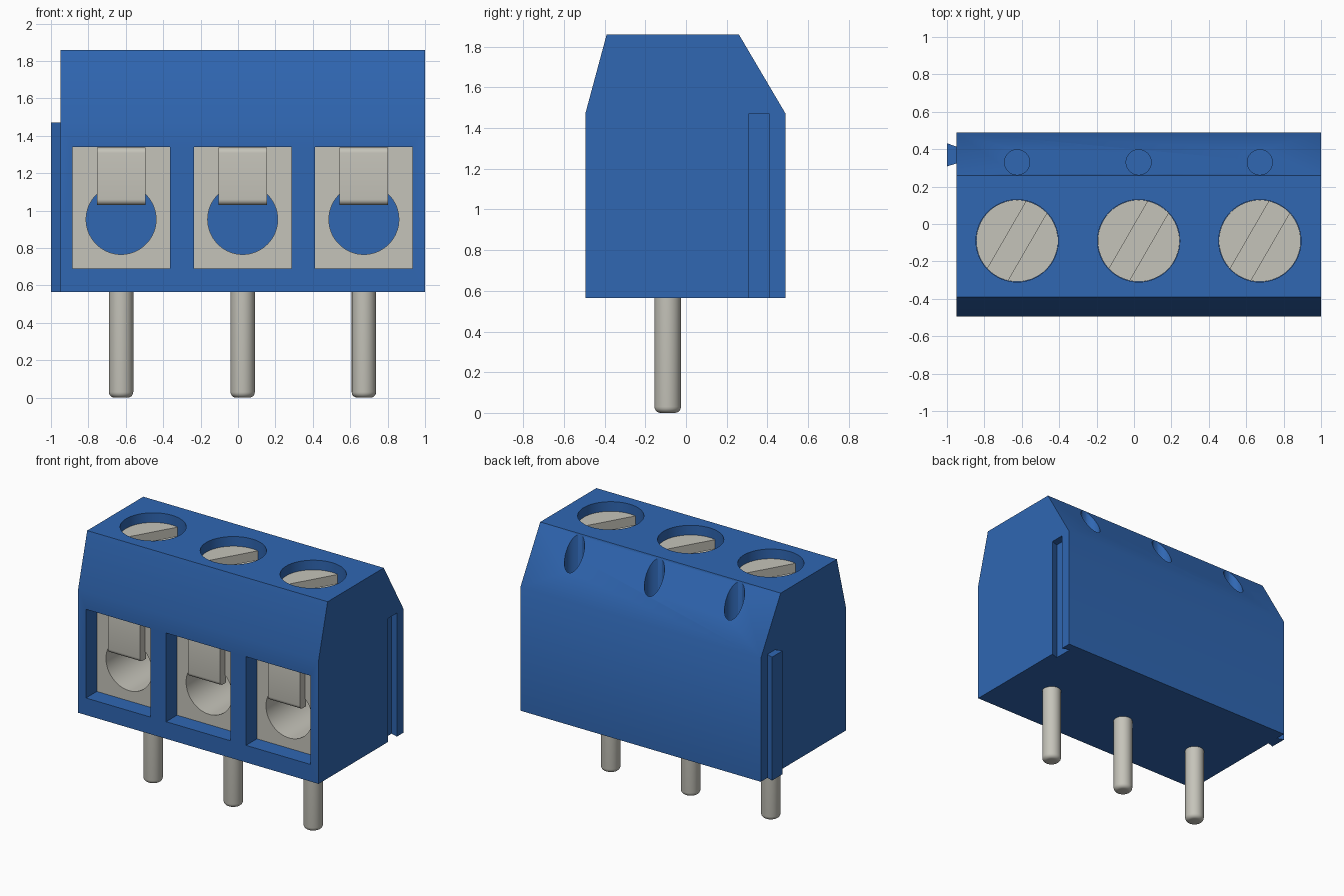
import bpy, bmesh, math
from mathutils import Matrix, Vector

if "Cube" in bpy.data.objects:
    bpy.data.objects.remove(bpy.data.objects["Cube"], do_unlink=True)


def material(name, rgb):
    m = bpy.data.materials.new(name)
    m.use_nodes = True
    m.diffuse_color = (*rgb, 1)
    bsdf = m.node_tree.nodes["Principled BSDF"]
    bsdf.inputs["Base Color"].default_value = (*rgb, 1)
    bsdf.inputs["Roughness"].default_value = 0.5
    return m


BLUE = material("blue plastic", (0.029, 0.135, 0.45))
METAL = material("grey metal", (0.56, 0.55, 0.49))


def make(name, bm, mat):
    bmesh.ops.recalc_face_normals(bm, faces=bm.faces[:])
    me = bpy.data.meshes.new(name)
    bm.to_mesh(me)
    bm.free()
    me.materials.append(mat)
    ob = bpy.data.objects.new(name, me)
    bpy.context.collection.objects.link(ob)
    return ob


def prism(name, points, step, mat):
    """Extrude a closed outline of 3D points along a vector."""
    bm = bmesh.new()
    face = bm.faces.new([bm.verts.new(p) for p in points])
    new = bmesh.ops.extrude_face_region(bm, geom=[face])["geom"]
    bmesh.ops.translate(bm, vec=Vector(step),
                        verts=[v for v in new if isinstance(v, bmesh.types.BMVert)])
    return make(name, bm, mat)


def box(name, x, y, z, mat):
    pts = [(x[0], y[0], z[0]), (x[1], y[0], z[0]), (x[1], y[1], z[0]), (x[0], y[1], z[0])]
    return prism(name, pts, (0, 0, z[1] - z[0]), mat)


def rod(name, centre, radius, length, mat, along_y=False, bevel=0.0):
    """Cylinder starting at centre, running up z or back along y."""
    bm = bmesh.new()
    bmesh.ops.create_cone(bm, cap_ends=True, segments=64, radius1=radius, radius2=radius,
                          depth=length, matrix=Matrix.Translation((0, 0, length / 2)))
    if bevel:
        rim = [e for e in bm.edges if all(v.co.z < 1e-5 for v in e.verts)]
        bmesh.ops.bevel(bm, geom=rim, offset=bevel, segments=5, profile=0.5, affect='EDGES')
    if along_y:
        bm.transform(Matrix.Rotation(-math.pi / 2, 4, 'X'))
    bm.transform(Matrix.Translation(centre))
    return make(name, bm, mat)


def cut(ob, cutters):
    for c in cutters:
        c.hide_render = True
        mod = ob.modifiers.new("cut", 'BOOLEAN')
        mod.operation = 'DIFFERENCE'
        mod.solver = 'EXACT'
        mod.object = c
        bpy.context.view_layer.objects.active = ob
        bpy.ops.object.modifier_apply(modifier=mod.name)
        bpy.data.objects.remove(c, do_unlink=True)


def smooth(ob):
    bpy.ops.object.select_all(action='DESELECT')
    ob.select_set(True)
    bpy.context.view_layer.objects.active = ob
    bpy.ops.object.shade_smooth_by_angle(angle=math.radians(32))


POLES = (-0.625, 0.025, 0.673)
Y_POLE = -0.09
BOTTOM, SHOULDER, TOP = 0.565, 1.47, 1.86

# Housing with sloped shoulders
outline = [(-0.495, BOTTOM), (0.49, BOTTOM), (0.49, SHOULDER),
           (0.26, TOP), (-0.39, TOP), (-0.495, SHOULDER)]
body = prism("housing", [(-0.95, y, z) for y, z in outline], (1.95, 0, 0), BLUE)

# Openings: wire windows, screw wells, test holes and the side groove
cutters = []
for x in POLES:
    cutters += [
        box("window_cutter", (x - 0.261, x + 0.261), (-0.6, 0.2), (0.69, 1.34), BLUE),
        rod("well_cutter", (x, Y_POLE, 1.65), 0.22, 0.5, BLUE),
        rod("test_hole_cutter", (x, 0.33, 1.3), 0.067, 0.8, BLUE),
    ]
groove = [(1.02, 0.315), (1.02, 0.405), (0.945, 0.43), (0.945, 0.29)]
cutters.append(prism("groove_cutter", [(x, y, BOTTOM - 0.1) for x, y in groove],
                     (0, 0, SHOULDER - BOTTOM + 0.1), BLUE))
cut(body, cutters)
smooth(body)

# Dovetail rib on the opposite end
rib = [(-0.945, 0.325), (-0.945, 0.412), (-1.0, 0.432), (-1.0, 0.308)]
prism("joining_rib", [(x, y, BOTTOM) for x, y in rib], (0, 0, SHOULDER - BOTTOM), BLUE)

for i, x in enumerate(POLES, 1):
    # Clamp cage with a round wire passage
    cage = box(f"clamp_cage_{i}", (x - 0.2605, x + 0.2605), (-0.37, 0.198), (0.6905, 1.3395), METAL)
    cut(cage, [rod("passage_cutter", (x, -0.6, 0.953), 0.187, 1.2, METAL, along_y=True)])
    smooth(cage)

    # Bent tab hanging over the passage, rounded at its front edges
    r = 0.03
    arc = [k * math.pi / 12 for k in range(7)]
    side = [(-0.36, 1.03)]
    side += [(-0.43 + r - r * math.sin(a), 1.03 + r - r * math.cos(a)) for a in arc]
    side += [(-0.43 + r - r * math.cos(a), 1.338 - r + r * math.sin(a)) for a in arc]
    side += [(-0.36, 1.338)]
    smooth(prism(f"clamp_tab_{i}", [(x - 0.13, y, z) for y, z in side], (0.26, 0, 0), METAL))

    # Slotted screw head
    screw = rod(f"screw_{i}", (x, Y_POLE, 1.64), 0.2185, 0.15, METAL)
    slot = box("slot_cutter", (-0.3, 0.3), (-0.063, 0.063), (1.72, 1.9), METAL)
    slot.data.transform(Matrix.Translation((x, Y_POLE, 0)) @ Matrix.Rotation(math.radians(60), 4, 'Z'))
    cut(screw, [slot])
    smooth(screw)

    # Solder pin with rounded tip
    smooth(rod(f"pin_{i}", (x, Y_POLE, 0), 0.065, BOTTOM + 0.05, METAL, bevel=0.03))
